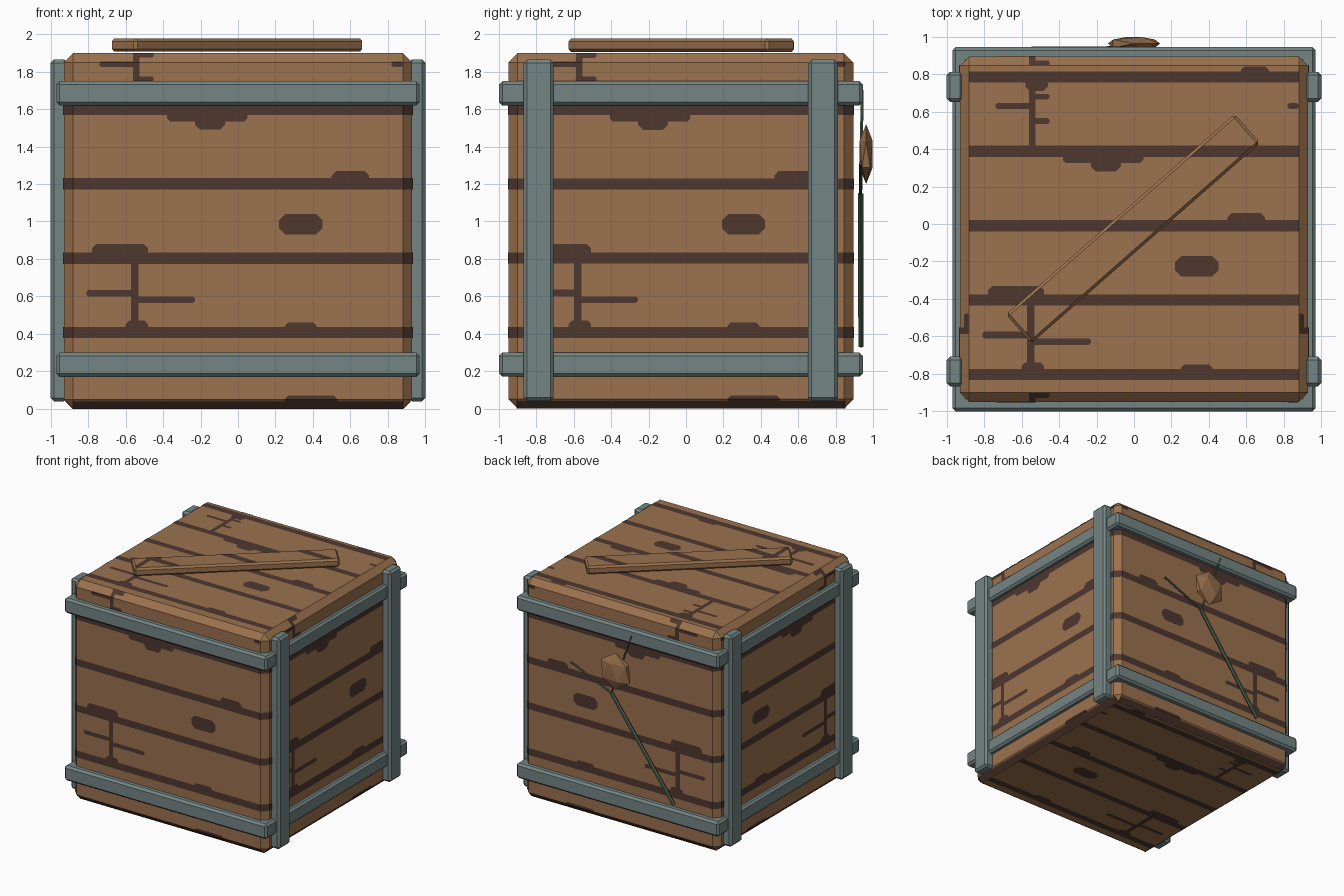
import bpy, bmesh, math
from mathutils import Vector, Matrix

if "Cube" in bpy.data.objects:
    bpy.data.objects.remove(bpy.data.objects["Cube"])


def material(name, r, g, b):
    def lin(c):
        c /= 255
        return c / 12.92 if c <= 0.04045 else ((c + 0.055) / 1.055) ** 2.4
    m = bpy.data.materials.new(name)
    m.diffuse_color = (lin(r), lin(g), lin(b), 1)
    m.use_nodes = True
    m.node_tree.nodes["Principled BSDF"].inputs["Base Color"].default_value = m.diffuse_color
    return m


WOOD = material("wood", 155, 114, 78)
GRAIN = material("dark grain", 78, 55, 47)
METAL = material("grey metal", 116, 133, 132)
STEM = material("dull green", 80, 95, 76)


def finish(name, bm, mat):
    me = bpy.data.meshes.new(name)
    bm.to_mesh(me)
    bm.free()
    me.materials.append(mat)
    ob = bpy.data.objects.new(name, me)
    bpy.context.collection.objects.link(ob)


def box(name, centre, size, bevel, mat, turn=0):
    bm = bmesh.new()
    bmesh.ops.create_cube(bm, size=1)
    bmesh.ops.scale(bm, vec=size, verts=bm.verts)
    bmesh.ops.bevel(bm, geom=bm.edges[:], offset=bevel, segments=1, affect='EDGES')
    bm.transform(Matrix.Translation(centre) @ Matrix.Rotation(turn, 4, 'Z'))
    finish(name, bm, mat)


def rod(name, a, b, r):
    d = b - a
    bm = bmesh.new()
    bmesh.ops.create_cone(bm, cap_ends=True, segments=6, radius1=r, radius2=r, depth=d.length)
    bm.transform(Matrix.Translation((a + b) / 2) @ d.to_track_quat('Z', 'Y').to_matrix().to_4x4())
    finish(name, bm, STEM)


# Crate body
HX, HY, CY, TOP, CH = 0.93, 0.9225, -0.0275, 1.9, 0.05
box("crate_body", (0, CY, TOP / 2), (2 * HX, 2 * HY, TOP), CH, WOOD)

# Metal bands and side posts
for s, side, end in ((-1, "left", "front"), (1, "right", "back")):
    for level, z in (("lower", 0.235), ("upper", 1.685)):
        box(f"{level}_{end}_band", (0, CY + s * 0.93, z), (1.94, 0.085, 0.13), 0.018, METAL)
        box(f"{level}_{side}_band", (s * 0.9275, CY, z), (0.085, 1.945, 0.13), 0.018, METAL)
    for t, post in ((-1, "front"), (1, "back")):
        box(f"{side}_{post}_post", (s * 0.955, CY + t * 0.76, 0.9525), (0.09, 0.16, 1.825),
            0.018, METAL)

# Loose board on the lid
TURN, BC, BL, BW = math.radians(41.25), Vector((-0.005, -0.025, 0)), 1.623, 0.205
box("lid_board", BC + Vector((0, 0, 1.942)), (BL, BW, 0.07), 0.015, WOOD, TURN)


# Wood grain in plane coordinates (u across, v up): even plank gaps plus cut-corner blots
def blot(u0, u1, v0, v1):
    c = 0.3 * min(u1 - u0, v1 - v0)
    return [(u0 + c, v0), (u1 - c, v0), (u1, v0 + c), (u1, v1 - c),
            (u1 - c, v1), (u0 + c, v1), (u0, v1 - c), (u0, v0 + c)]


def gap(i):
    v, e = 0.785 - 0.397 * i, 0.88 if i == 5 else 0.94
    return [(-e, v - 0.03), (e, v - 0.03), (e, v + 0.03), (-e, v + 0.03)]


SWELLS = [(0.57, 0.72, 0.78, 0.84), (-0.38, 0.05, 0.325, 0.38), (-0.23, -0.07, 0.28, 0.37),
          (0.5, 0.7, -0.02, 0.06), (-0.78, -0.48, -0.41, -0.33), (0.25, 0.42, -0.81, -0.75),
          (0.25, 0.53, -1.2, -1.14)]
KNOTS = [(0.22, 0.45, -0.28, -0.17), (0.82, 0.88, 0.615, 0.645)]
LOWER_SPLIT = [(-0.57, -0.53, -0.82, -0.38), (-0.6, -0.48, -0.8, -0.74),
               (-0.81, -0.54, -0.61, -0.575), (-0.55, -0.23, -0.645, -0.61)]
UPPER_SPLIT = [(-0.56, -0.525, 0.37, 0.8), (-0.74, -0.53, 0.615, 0.645),
               (-0.55, -0.45, 0.535, 0.565), (-0.55, -0.45, 0.665, 0.695),
               (-0.58, -0.46, 0.71, 0.79)]
PATTERN = [gap(i) for i in range(6)]
PATTERN += [blot(*b) for b in SWELLS + KNOTS + LOWER_SPLIT + UPPER_SPLIT]


def grain(name, place, normal, cuts, folds=()):
    """Clip the pattern, fold it over chamfers and lay it on a face."""
    bm = bmesh.new()
    for poly in PATTERN:
        bm.faces.new([bm.verts.new((u, v, 0)) for u, v in poly])
    for planes, clear in ((cuts, True), (folds, False)):
        for co, no in planes:
            bmesh.ops.bisect_plane(bm, geom=bm.verts[:] + bm.edges[:] + bm.faces[:], dist=1e-5,
                                   plane_co=co, plane_no=no, clear_outer=clear)
    for v in bm.verts:
        v.co = place(v.co.x, v.co.y)
    for f in bm.faces:
        f.normal_update()
        if f.normal.dot(Vector(normal)) < 0:
            f.normal_flip()
    finish(name, bm, GRAIN)


def rect_planes(u0, u1, v0, v1):
    return [((u0, 0, 0), (-1, 0, 0)), ((u1, 0, 0), (1, 0, 0)),
            ((0, v0, 0), (0, -1, 0)), ((0, v1, 0), (0, 1, 0))]


EPS, VZ = 0.003, 1.21          # lift of the grain; height of the pattern origin


def side_place(axis, sign, half, depth):
    def place(u, v):
        z = v + VZ
        d = depth + EPS - max(0, abs(u) - half + CH) - max(0, CH - z, z - TOP + CH)
        return Vector((u, CY + sign * d, z)) if axis == 'y' else Vector((sign * d, CY + u, z))
    return place


for name, axis, sign, half, depth in (("front", 'y', -1, HX, HY), ("back", 'y', 1, HX, HY),
                                      ("left", 'x', -1, HY, HX), ("right", 'x', 1, HY, HX)):
    grain(name + "_grain", side_place(axis, sign, half, depth),
          (0, sign, 0) if axis == 'y' else (sign, 0, 0),
          rect_planes(-half, half, -VZ, TOP - VZ),
          rect_planes(CH - half, half - CH, CH - VZ, TOP - CH - VZ))

flat = rect_planes(CH - HX, HX - CH, CY - HY + CH, CY + HY - CH)
grain("lid_grain", lambda u, v: Vector((u, v, TOP + EPS)), (0, 0, 1), flat)
grain("base_grain", lambda u, v: Vector((u, v, -0.001)), (0, 0, -1), flat)

# Grain running on across the loose board
along = Vector((math.cos(TURN), math.sin(TURN), 0))
across = Vector((-along.y, along.x, 0))
grain("board_grain", lambda u, v: Vector((u, v, 1.979)), (0, 0, 1),
      [(BC + s * d * h, s * d) for s in (-1, 1)
       for d, h in ((along, BL / 2 - 0.015), (across, BW / 2 - 0.015))])

# Stem with twigs and a faceted bud on the back
fork = Vector((0.06, 0.934, 1.145))
rod("stem", Vector((-0.54, 0.935, 0.335)), fork, 0.016)
rod("upper_twig", fork, Vector((-0.14, 0.942, 1.7)), 0.009)
rod("side_twig", fork, Vector((0.45, 0.933, 1.31)), 0.009)
bm = bmesh.new()
bmesh.ops.create_icosphere(bm, subdivisions=1, radius=1)
bm.transform(Matrix.Translation((0, 0.963, 1.36)) @ Matrix.Diagonal((0.155, 0.041, 0.16, 1)))
finish("bud", bm, WOOD)
